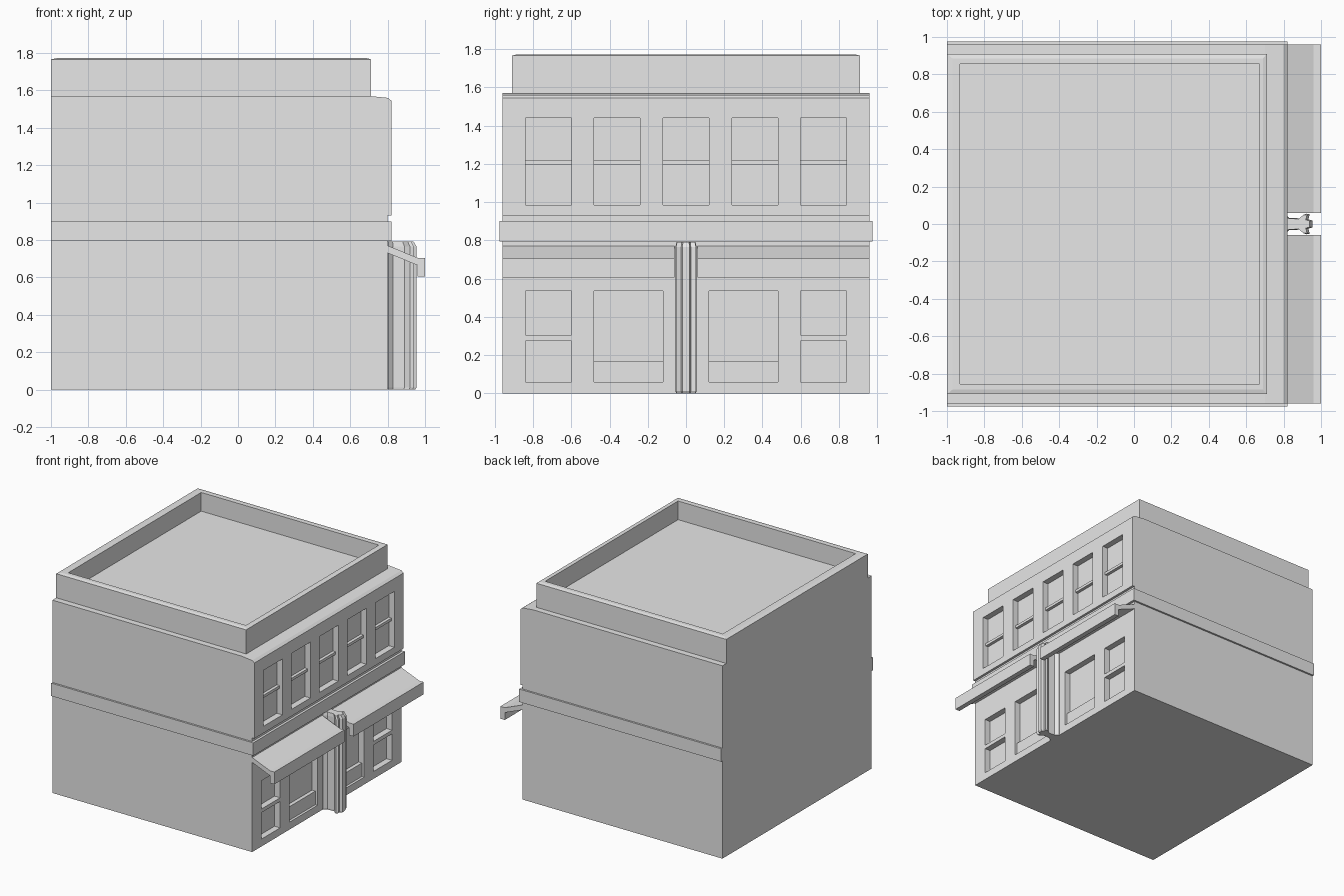
import bpy, bmesh
from mathutils import Vector

if "Cube" in bpy.data.objects:
    bpy.data.objects.remove(bpy.data.objects["Cube"], do_unlink=True)

grey = bpy.data.materials.new("plain grey")
grey.use_nodes = True
COLOUR = (0.8, 0.8, 0.8, 1)
grey.diffuse_color = COLOUR
grey.node_tree.nodes["Principled BSDF"].inputs["Base Color"].default_value = COLOUR


def finish(name, bm):
    bmesh.ops.recalc_face_normals(bm, faces=bm.faces[:])
    mesh = bpy.data.meshes.new(name)
    bm.to_mesh(mesh)
    bm.free()
    mesh.materials.append(grey)
    obj = bpy.data.objects.new(name, mesh)
    bpy.context.collection.objects.link(obj)
    return obj


def extrude(name, points, offset):
    """Closed outline pushed along an offset."""
    bm = bmesh.new()
    face = bm.faces.new([bm.verts.new(p) for p in points])
    top = bmesh.ops.extrude_face_region(bm, geom=[face], use_keep_orig=True)["geom"]
    verts = [v for v in top if isinstance(v, bmesh.types.BMVert)]
    bmesh.ops.translate(bm, verts=verts, vec=Vector(offset))
    return finish(name, bm)


def along_y(name, profile, y0, y1):
    return extrude(name, [(x, y0, z) for x, z in profile], (0, y1 - y0, 0))


def box(name, x0, x1, y0, y1, z0, z1):
    return along_y(name, [(x0, z0), (x1, z0), (x1, z1), (x0, z1)], y0, y1)


def loft(name, rings):
    """Join equal rings of points and cap both ends."""
    bm = bmesh.new()
    loops = [[bm.verts.new(p) for p in ring] for ring in rings]
    n = len(loops[0])
    for a, b in zip(loops, loops[1:]):
        for i in range(n):
            j = (i + 1) % n
            bm.faces.new((a[i], a[j], b[j], b[i]))
    bm.faces.new(loops[0])
    bm.faces.new(loops[-1])
    return finish(name, bm)


# Main block, with the upper facade standing slightly proud
body = along_y("building_body", [(-1, 0), (0.8, 0), (0.8, 0.93), (0.82, 0.93),
               (0.82, 1.545), (0.8, 1.56), (0.7, 1.57), (-1, 1.57)], -0.96, 0.96)

# Window openings: y centre, half width, bottom, top, wall face
openings = [(0.36 * i, 0.12, 0.985, 1.44, 0.82) for i in range(-2, 3)]
for side in (-1, 1):
    openings += [(side * 0.72, 0.12, 0.06, 0.275, 0.8),
                 (side * 0.72, 0.12, 0.305, 0.535, 0.8),
                 (side * 0.3, 0.18, 0.06, 0.535, 0.8)]
for y, w, z0, z1, face in openings:
    cutter = box("window_cutter", face - 0.05, 0.9, y - w, y + w, z0, z1)
    cutter.hide_render = True
    mod = body.modifiers.new("opening", "BOOLEAN")
    mod.operation, mod.solver, mod.object = "DIFFERENCE", "EXACT", cutter
    bpy.context.view_layer.objects.active = body
    bpy.ops.object.modifier_apply(modifier=mod.name)
    bpy.data.objects.remove(cutter, do_unlink=True)

# Sash rails in the upper windows, low panels in the shop windows
for i in range(-2, 3):
    y = 0.36 * i
    box("sash_rail", 0.765, 0.795, y - 0.12, y + 0.12, 1.195, 1.217)
for side in (-1, 1):
    y = side * 0.3
    box("shop_window_panel", 0.745, 0.78, y - 0.18, y + 0.18, 0.06, 0.17)

# Belt course around the front and both sides
box("belt_course", -1, 0.82, -0.975, 0.975, 0.795, 0.9)


# Parapet with a sunken roof
def rectangle(x0, x1, y, z):
    return [(x0, -y, z), (x1, -y, z), (x1, y, z), (x0, y, z)]


loft("parapet_roof", [rectangle(-1, 0.71, 0.91, 1.56), rectangle(-1, 0.71, 0.91, 1.766),
                      rectangle(-0.97, 0.69, 0.885, 1.772), rectangle(-0.93, 0.67, 0.855, 1.772),
                      rectangle(-0.93, 0.67, 0.855, 1.62)])

# Sloped awnings with a hanging front lip
awning = [(0.8, 0.77), (0.96, 0.705), (1, 0.705), (1, 0.605),
          (0.96, 0.605), (0.96, 0.665), (0.8, 0.73)]
along_y("awning_right", awning, -0.96, -0.06)
along_y("awning_left", awning, 0.06, 0.96)

# Moulded pier between the awnings
half = [(0.79, 0.055), (0.805, 0.055), (0.83, 0.033), (0.89, 0.03), (0.92, 0.055),
        (0.94, 0.052), (0.932, 0.025), (0.955, 0.018)]
outline = half + [(x, -y) for x, y in reversed(half)]


def pier_ring(scale, z):
    return [(0.79 + (x - 0.79) * scale, y * scale, z) for x, y in outline]


loft("moulded_pier", [pier_ring(0.95, 0), pier_ring(1, 0.012),
                      pier_ring(1, 0.765), pier_ring(0.9, 0.792)])
